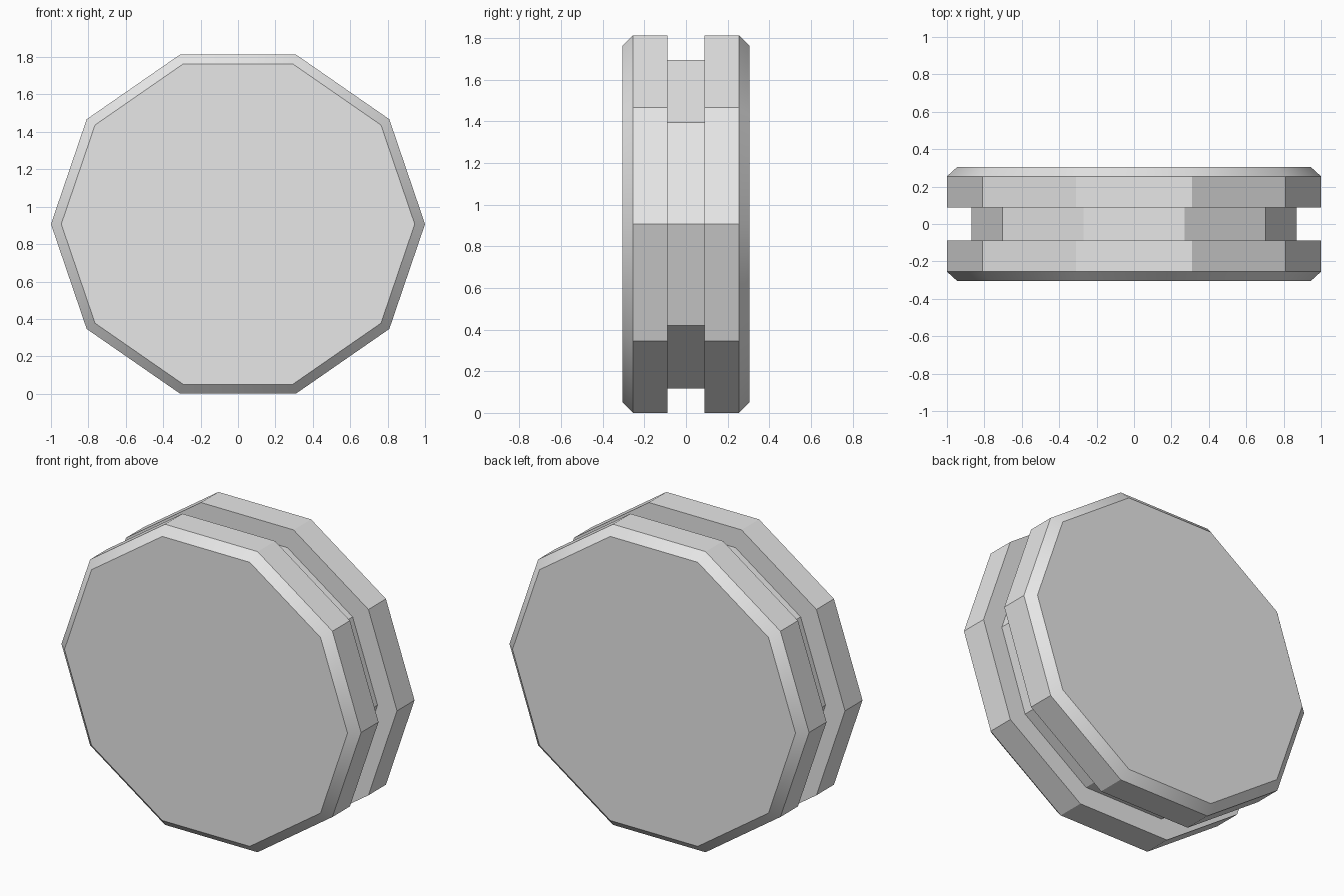
import bpy
import bmesh
from math import cos, sin, tau

cube = bpy.data.objects.get("Cube")
if cube:
    bpy.data.objects.remove(cube, do_unlink=True)

SIDES = 10
HALF_HEIGHT = 0.907
Z_SCALE = HALF_HEIGHT / sin(tau / 5)  # slightly flattened decagon

# Flat grey for the whole wheel
grey = bpy.data.materials.new("light_grey")
grey.use_nodes = True
colour = (0.8, 0.8, 0.8, 1)
grey.diffuse_color = colour
grey.node_tree.nodes["Principled BSDF"].inputs["Base Color"].default_value = colour

# Half profile (radius, y) from the front face to the groove, mirrored to the back
front_half = [(0.945, -0.305), (1, -0.255), (1, -0.088), (0.87, -0.088)]
profile = front_half + [(r, -y) for r, y in reversed(front_half)]

# Grooved wheel: decagonal rings bridged along the profile and capped
bm = bmesh.new()
rings = []
for radius, y in profile:
    rings.append([
        bm.verts.new((radius * cos(tau * i / SIDES), y,
                      HALF_HEIGHT + radius * Z_SCALE * sin(tau * i / SIDES)))
        for i in range(SIDES)])
for a, b in zip(rings, rings[1:]):
    for i in range(SIDES):
        j = (i + 1) % SIDES
        bm.faces.new((a[i], a[j], b[j], b[i]))
bm.faces.new(rings[0])
bm.faces.new(rings[-1])
bmesh.ops.recalc_face_normals(bm, faces=bm.faces)

mesh = bpy.data.meshes.new("grooved_wheel")
bm.to_mesh(mesh)
bm.free()
mesh.materials.append(grey)
wheel = bpy.data.objects.new("grooved_wheel", mesh)
bpy.context.collection.objects.link(wheel)

# Smooth only the shallow-angled chamfer edges
bpy.ops.object.select_all(action="DESELECT")
wheel.select_set(True)
bpy.context.view_layer.objects.active = wheel
bpy.ops.object.shade_smooth_by_angle(angle=tau / 12)
